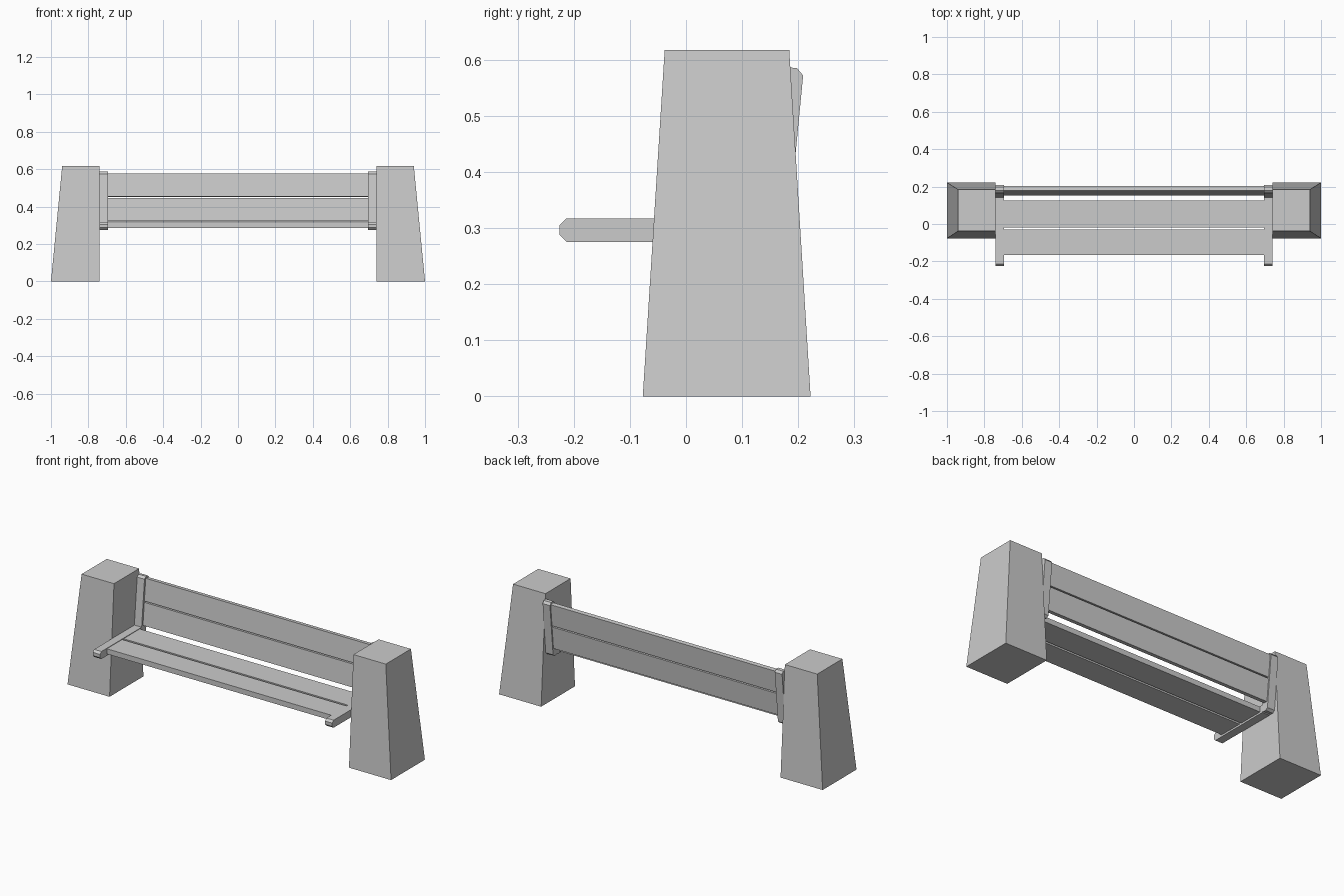
import bpy, bmesh
from math import atan
from mathutils import Matrix, Vector

if "Cube" in bpy.data.objects:
    bpy.data.objects.remove(bpy.data.objects["Cube"])


def prism(name, pts, x0, x1):
    """Extrude a (y, z) profile along x."""
    bm = bmesh.new()
    face = bm.faces.new([bm.verts.new((x0, y, z)) for y, z in pts])
    ext = bmesh.ops.extrude_face_region(bm, geom=[face])
    moved = [v for v in ext["geom"] if isinstance(v, bmesh.types.BMVert)]
    bmesh.ops.translate(bm, verts=moved, vec=(x1 - x0, 0, 0))
    bmesh.ops.recalc_face_normals(bm, faces=bm.faces)
    me = bpy.data.meshes.new(name)
    bm.to_mesh(me)
    bm.free()
    ob = bpy.data.objects.new(name, me)
    bpy.context.collection.objects.link(ob)
    return ob


def mirror_x(ob):
    ob.modifiers.new("Mirror", 'MIRROR').use_axis[0] = True


def bar(length, t, c):
    """Bar profile along +z from 0, with chamfered ends."""
    h = t / 2
    return [(-h, c), (-h + c, 0), (h - c, 0), (h, c),
            (h, length - c), (h - c, length), (-h + c, length), (-h, length - c)]


def rect(y0, y1, z0, z1):
    return [(y0, z0), (y1, z0), (y1, z1), (y0, z1)]


INNER, RAIL = 0.74, 0.695

# Tapered end pillars: inner side stays vertical
pillar = prism("end_pillar", rect(-0.077, 0.222, 0, 0.617), INNER, 1.0)
for v in pillar.data.vertices:
    if v.co.z > 0.3:
        v.co.y = -0.038 if v.co.y < 0 else 0.184
        v.co.x = min(v.co.x, 0.94)
mirror_x(pillar)

# Horizontal seat rails with chamfered ends
rail = prism("seat_rail", [(-0.225 + z, 0.296 + y) for y, z in bar(0.38, 0.042, 0.012)],
             RAIL, INNER)
mirror_x(rail)

# Leaning back posts and the two back slats share one tilt
tilt = Matrix.Translation(Vector((0, 0.159, 0.276))) @ Matrix.Rotation(-atan(0.097), 4, 'X')
post = prism("back_post", bar(0.311, 0.042, 0.012), RAIL, INNER)
post.data.transform(tilt)
mirror_x(post)
for i, (z0, z1) in enumerate([(0.046, 0.171), (0.178, 0.301)]):
    slat = prism(f"back_slat_{i + 1}", rect(-0.010, 0.014, z0, z1), -RAIL, RAIL)
    slat.data.transform(tilt)

# Seat planks
for i, (y0, y1) in enumerate([(-0.165, -0.030), (-0.018, 0.125)]):
    prism(f"seat_plank_{i + 1}", rect(y0, y1, 0.285, 0.314), -RAIL, RAIL)
